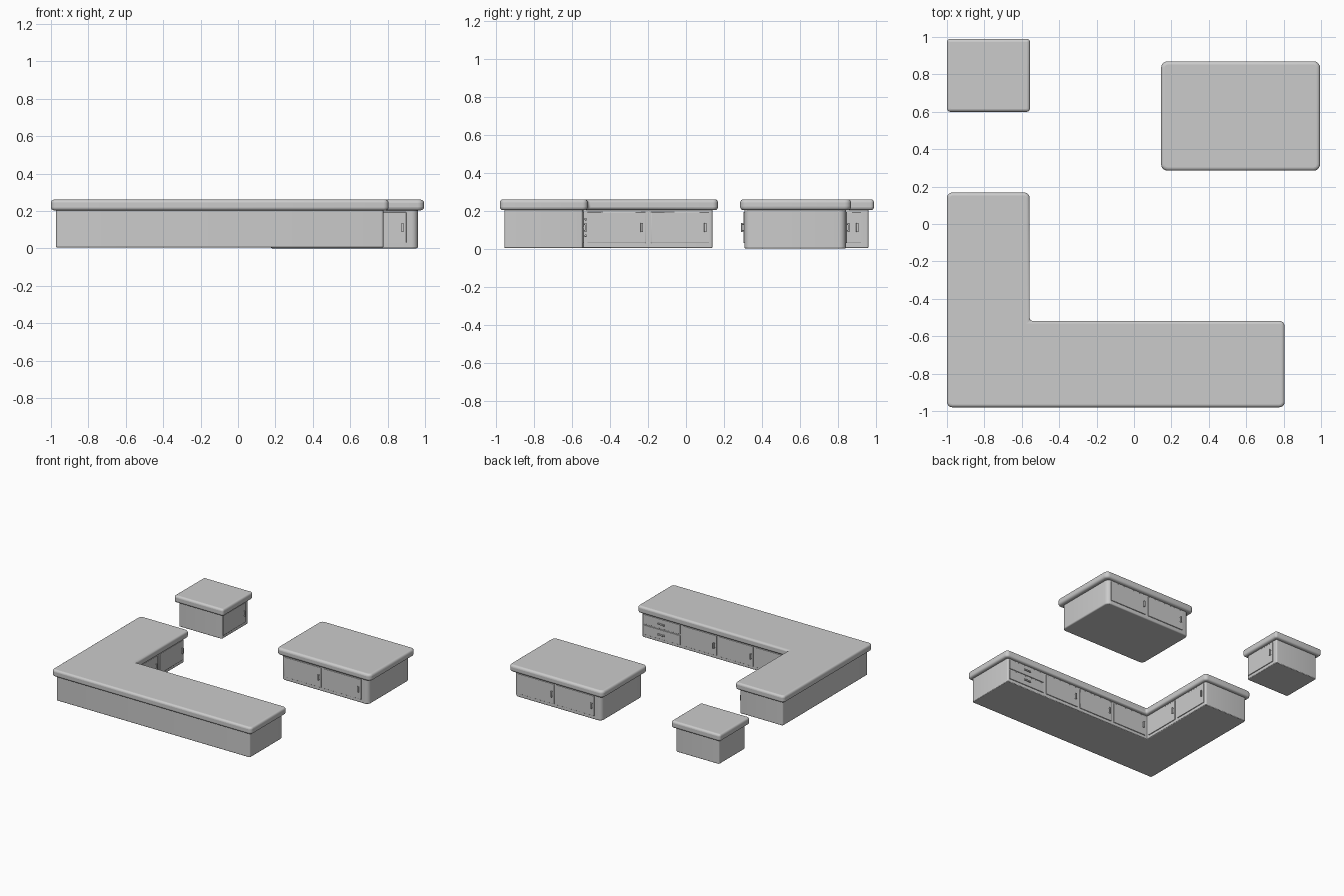
import bpy, bmesh, math
from mathutils import Vector, Matrix

if "Cube" in bpy.data.objects:
    bpy.data.objects.remove(bpy.data.objects["Cube"])


def rounded(points, radius, segs=5):
    """Round the convex corners of a counter-clockwise outline."""
    out = []
    n = len(points)
    for i in range(n):
        p = Vector(points[i])
        a = (Vector(points[i - 1]) - p).normalized()
        b = (Vector(points[(i + 1) % n]) - p).normalized()
        if a.x * b.y - a.y * b.x > 0:      # concave corner stays sharp
            out.append(p)
            continue
        c = p + (a + b) * radius
        for k in range(segs + 1):
            t = k / segs * math.pi / 2
            out.append(c - b * radius * math.cos(t) - a * radius * math.sin(t))
    return out


def finish(name, bm, bevel, segs):
    bmesh.ops.recalc_face_normals(bm, faces=bm.faces)
    mesh = bpy.data.meshes.new(name)
    bm.to_mesh(mesh)
    bm.free()
    ob = bpy.data.objects.new(name, mesh)
    bpy.context.collection.objects.link(ob)
    if bevel:
        mod = ob.modifiers.new("bevel", 'BEVEL')
        mod.width, mod.segments = bevel, segs
        mod.limit_method, mod.angle_limit = 'ANGLE', math.radians(40)
    bpy.ops.object.select_all(action='DESELECT')
    ob.select_set(True)
    bpy.context.view_layer.objects.active = ob
    bpy.ops.object.shade_smooth_by_angle(angle=math.radians(35))
    return ob


def slab(name, outline, z0, z1, radius, bevel, segs=4):
    bm = bmesh.new()
    # start each corner arc on the incoming edge
    face = bm.faces.new([bm.verts.new((p.x, p.y, z0)) for p in rounded(outline, radius)])
    ext = bmesh.ops.extrude_face_region(bm, geom=[face])
    bmesh.ops.translate(bm, vec=(0, 0, z1 - z0),
                        verts=[v for v in ext["geom"] if isinstance(v, bmesh.types.BMVert)])
    return finish(name, bm, bevel, segs)


def rect(x0, x1, y0, y1):
    return [(x0, y0), (x1, y0), (x1, y1), (x0, y1)]


def box(bm, u0, u1, v0, v1, z0, z1):
    m = Matrix.Translation(((u0 + u1) / 2, (v0 + v1) / 2, (z0 + z1) / 2)) \
        @ Matrix.Diagonal((u1 - u0, v1 - v0, z1 - z0, 1))
    bmesh.ops.create_cube(bm, size=1, matrix=m)


def front(name, corner, angle, width, z0=0.03, z1=0.193, drawer=False):
    """Panel with a bar handle; corner is its left end as seen from outside."""
    place = Matrix.Translation((corner[0], corner[1], 0)) @ Matrix.Rotation(math.radians(angle), 4, 'Z')
    bm = bmesh.new()
    box(bm, 0, width, -0.006, 0.006, z0, z1)
    panel = finish(name, bm, 0.002, 2)
    panel.matrix_world = place
    bm = bmesh.new()
    zc = (z0 + z1) / 2
    if drawer:
        c = width / 2
        box(bm, c - 0.03, c + 0.03, -0.019, -0.011, zc - 0.006, zc + 0.006)
        for s in (-0.022, 0.022):
            box(bm, c + s - 0.004, c + s + 0.004, -0.012, -0.004, zc - 0.004, zc + 0.004)
    else:
        c = width - 0.02
        box(bm, c - 0.006, c + 0.006, -0.019, -0.011, zc - 0.024, zc + 0.024)
        for s in (-0.018, 0.018):
            box(bm, c - 0.004, c + 0.004, -0.012, -0.004, zc + s - 0.004, zc + s + 0.004)
    handle = finish(name + "_handle", bm, 0.0015, 2)
    handle.matrix_world = place


# L-shaped counter: cabinet body and worktop
slab("corner_cabinet", [(-0.972, -0.957), (0.777, -0.957), (0.777, -0.543),
                        (-0.583, -0.543), (-0.583, 0.14), (-0.972, 0.14)], 0.004, 0.215, 0.012, 0.004, 2)
slab("corner_worktop", [(-1.0, -0.98), (0.805, -0.98), (0.805, -0.518),
                        (-0.558, -0.518), (-0.558, 0.168), (-1.0, 0.168)], 0.203, 0.26, 0.028, 0.016)

# Small side cabinet
slab("side_cabinet", rect(-0.972, -0.583, 0.625, 0.962), 0.004, 0.215, 0.012, 0.004, 2)
slab("side_worktop", rect(-1.0, -0.556, 0.6, 0.99), 0.203, 0.26, 0.018, 0.016)

# Island
slab("island_cabinet", rect(0.175, 0.962, 0.308, 0.842), 0.0, 0.215, 0.035, 0.008, 3)
slab("island_worktop", rect(0.145, 0.995, 0.285, 0.87), 0.203, 0.26, 0.035, 0.018)

# Doors and drawers on the long arm, facing back
for i, z in enumerate((0.03, 0.117)):
    front(f"drawer_{i}", (0.76, -0.543), 180, 0.33, z, z + 0.077, True)
for i in range(3):
    front(f"long_arm_door_{i}", (0.405 - 0.33 * i, -0.543), 180, 0.305)

# Doors on the short arm and side cabinet, facing right
for i in range(2):
    front(f"short_arm_door_{i}", (-0.583, -0.52 + 0.335 * i), 90, 0.307)
front("side_door", (-0.583, 0.638), 90, 0.285)

# Island doors on both long sides
for i in range(2):
    front(f"island_front_door_{i}", (0.205 + 0.36 * i, 0.308), 0, 0.335)
    front(f"island_back_door_{i}", (0.932 - 0.36 * i, 0.842), 180, 0.335)
